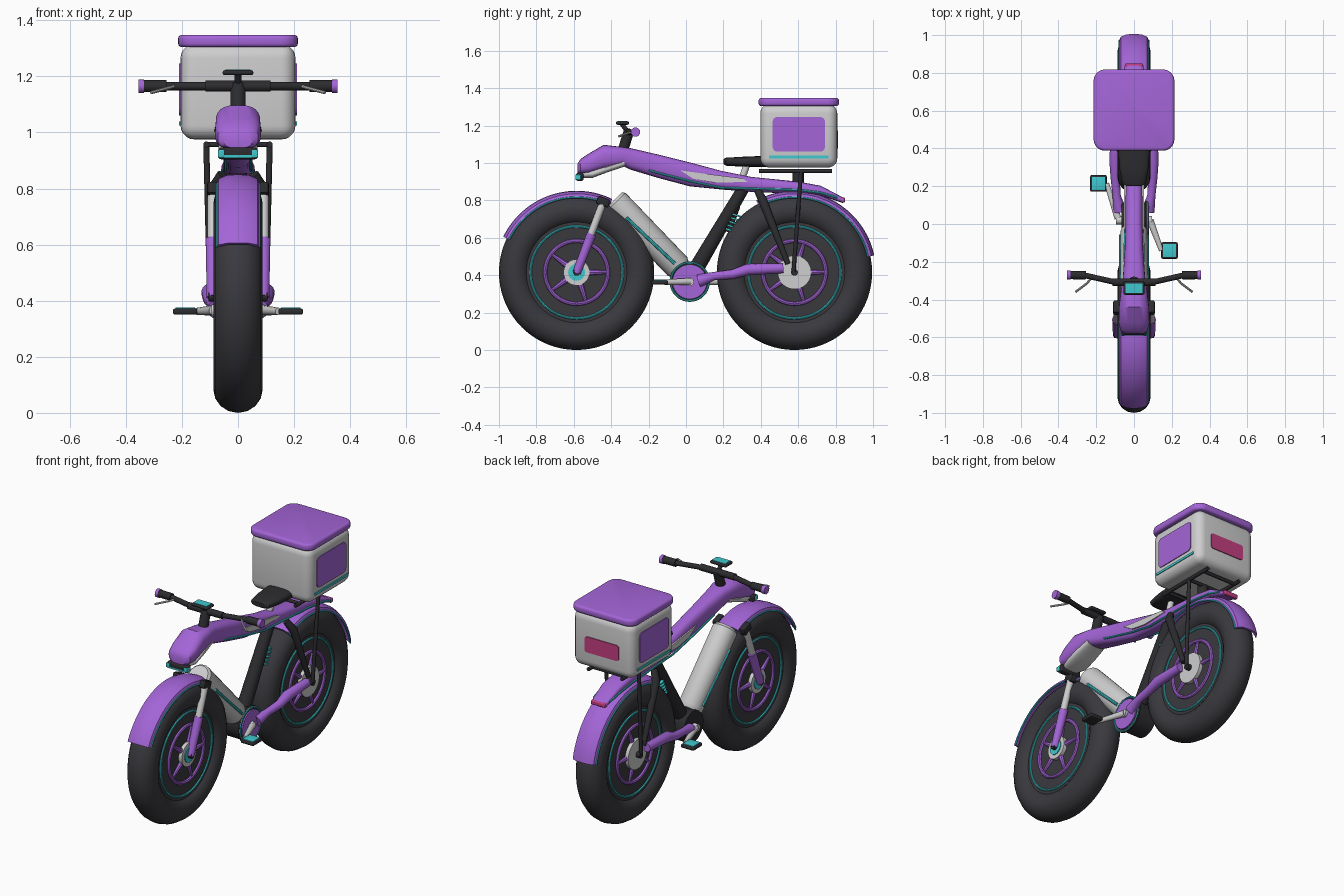
import bpy, bmesh, math
from mathutils import Vector, Matrix

if "Cube" in bpy.data.objects:
    bpy.data.objects.remove(bpy.data.objects["Cube"])

def material(name, rgb):
    m = bpy.data.materials.new(name)
    m.diffuse_color = (*rgb, 1)
    m.use_nodes = True
    m.node_tree.nodes["Principled BSDF"].inputs["Base Color"].default_value = m.diffuse_color
    return m

PURPLE = material("purple", (0.37, 0.13, 0.68))
LIGHT = material("light grey", (0.62, 0.62, 0.63))
TYRE = material("tyre grey", (0.042, 0.041, 0.048))
BLACK = material("black", (0.025, 0.025, 0.029))
TEAL = material("teal", (0.05, 0.58, 0.62))
PINK = material("pink", (0.55, 0.05, 0.22))

def finish(name, bm, mat):
    bmesh.ops.recalc_face_normals(bm, faces=bm.faces)
    me = bpy.data.meshes.new(name)
    bm.to_mesh(me)
    bm.free()
    me.materials.append(mat)
    ob = bpy.data.objects.new(name, me)
    bpy.context.collection.objects.link(ob)
    return ob

def skin(name, rings, mat, wrap=False):
    """Join closed rings of points; cap the ends unless wrapped."""
    bm = bmesh.new()
    vs = [[bm.verts.new(p) for p in r] for r in rings]
    n = len(vs[0])
    for i in range(len(vs) if wrap else len(vs) - 1):
        a, b = vs[i], vs[(i + 1) % len(vs)]
        for k in range(n):
            bm.faces.new((a[k], a[(k + 1) % n], b[(k + 1) % n], b[k]))
    if not wrap:
        bm.faces.new(vs[0])
        bm.faces.new(vs[-1])
    return finish(name, bm, mat)

def tube(name, pts, radii, mat, n=14):
    pts = [Vector(p) for p in pts]
    if not isinstance(radii, (list, tuple)):
        radii = [radii] * len(pts)
    d = pts[-1] - pts[0]
    ref = Vector((0, 0, 1)) if abs(d.x) > 0.7 * d.length else Vector((1, 0, 0))
    rings = []
    for i, p in enumerate(pts):
        t = (pts[min(i + 1, len(pts) - 1)] - pts[max(i - 1, 0)]).normalized()
        u = t.cross(ref).normalized()
        v = t.cross(u)
        rings.append([p + radii[i] * (math.cos(a) * u + math.sin(a) * v)
                      for a in (math.tau * k / n for k in range(n))])
    return skin(name, rings, mat)

def revolve(name, profile, centre, mat, a0=0, a1=360, n=64):
    """Turn a closed (x, radius) profile about the x axis at centre (x, y, z)."""
    full = a1 - a0 >= 360
    rings = []
    for i in range(n if full else n + 1):
        a = math.radians(a0 + (a1 - a0) * i / n)
        rings.append([(centre[0] + x, centre[1] + r * math.cos(a), centre[2] + r * math.sin(a))
                      for x, r in profile])
    return skin(name, rings, mat, full)

def ring(name, x, y, z, r, t, mat, a0=0, a1=360):
    prof = [(t * math.cos(k * math.tau / 8), r + t * math.sin(k * math.tau / 8)) for k in range(8)]
    return revolve(name, prof, (x, y, z), mat, a0, a1)

def disc(name, x0, x1, y, z, r, mat):
    return tube(name, [(x0, y, z), (x1, y, z)], r, mat, 40)

def box(name, c, size, mat, bevel=0.0, seg=3, tilt=0.0, edges="all"):
    bm = bmesh.new()
    bmesh.ops.create_cube(bm, size=1, matrix=Matrix.Diagonal((*size, 1)))
    if bevel:
        es = bm.edges[:]
        if edges in "xyz":      # round only the edges along one axis
            ax = "xyz".index(edges)
            es = [e for e in es if abs((e.verts[0].co - e.verts[1].co)[ax]) > 1e-5]
        bmesh.ops.bevel(bm, geom=es, offset=bevel, segments=seg, affect='EDGES', profile=0.5)
    bmesh.ops.transform(bm, verts=bm.verts,
                        matrix=Matrix.Translation(c) @ Matrix.Rotation(tilt, 4, 'X'))
    return finish(name, bm, mat)

def loft(name, sections, mat, n=24, p=0.7):
    """Rounded cross-sections given as (y, top, bottom, half width)."""
    def f(v):
        return math.copysign(abs(v) ** p, v)
    return skin(name, [[(w * f(math.cos(a)), y, (t + b) / 2 + (t - b) / 2 * f(math.sin(a)))
                        for a in (math.tau * k / n for k in range(n))]
                       for y, t, b, w in sections], mat)

WZ, FY, RY = 0.415, -0.585, 0.58

# Wheels
for tag, wy, hub in (("front", FY, 0.07), ("rear", RY, 0.09)):
    prof = [(0.088 * math.cos(k * math.tau / 16), 0.331 + 0.084 * math.sin(k * math.tau / 16))
            for k in range(16)]
    revolve(tag + "_tyre", prof, (0, wy, WZ), TYRE, n=72)
    disc(tag + "_wheel_disc", -0.058, 0.058, wy, WZ, 0.275, TYRE)
    for s in (1, -1):
        ring(tag + "_teal_ring", s * 0.06, wy, WZ, 0.246, 0.007, TEAL)
        ring(tag + "_rim_ring", s * 0.06, wy, WZ, 0.168, 0.011, PURPLE)
        for k in range(5):
            a = math.tau * k / 5
            tube(tag + "_spoke", [(s * 0.06, wy + r * math.cos(a), WZ + r * math.sin(a))
                                  for r in (0.05, 0.165)], [0.018, 0.008], PURPLE, 8)
        disc(tag + "_hub", 0, s * 0.08, wy, WZ, hub, LIGHT)
    if tag == "front":
        disc("front_hub_cap", -0.085, 0.085, wy, WZ, 0.045, TEAL)
    disc(tag + "_axle", -0.105, 0.105, wy, WZ, 0.018, BLACK)

# Fenders with teal trim
fender = [(-0.077, 0.402), (-0.07, 0.42), (-0.04, 0.433), (0, 0.436), (0.04, 0.433), (0.07, 0.42),
          (0.077, 0.402), (0.07, 0.402), (0.035, 0.422), (0, 0.425), (-0.035, 0.422), (-0.07, 0.402)]
for tag, wy, a0, a1 in (("front", FY, 64, 154), ("rear", RY, 12, 118)):
    revolve(tag + "_fender", fender, (0, wy, WZ), PURPLE, a0, a1, 40)
    for s in (1, -1):
        ring(tag + "_fender_trim", s * 0.076, wy, WZ, 0.401, 0.005, TEAL, a0, a1)

# Frame beam, chin and side details
loft("frame_beam", [(-0.58, 0.995, 0.945, 0.05), (-0.565, 1.02, 0.94, 0.072), (-0.52, 1.05, 0.94, 0.082),
                    (-0.44, 1.097, 0.96, 0.08), (-0.34, 1.085, 0.985, 0.068), (-0.3, 1.08, 0.965, 0.06),
                    (-0.15, 1.045, 0.92, 0.05), (0.02, 1.003, 0.875, 0.045), (0.19, 0.957, 0.858, 0.045),
                    (0.35, 0.925, 0.845, 0.05), (0.6, 0.9, 0.835, 0.06), (0.72, 0.878, 0.825, 0.06),
                    (0.84, 0.815, 0.785, 0.05)], PURPLE)
loft("nose_chin", [(-0.565, 0.955, 0.92, 0.045), (-0.5, 0.965, 0.92, 0.07),
                   (-0.42, 0.99, 0.95, 0.07), (-0.33, 1.02, 0.98, 0.062)], LIGHT)
outline = [(-0.03, 0.96), (0.08, 0.945), (0.3, 0.918), (0.33, 0.898), (0.15, 0.895), (0.04, 0.915)]
for s in (1, -1):
    skin("frame_side_panel", [[(s * x, y, z) for y, z in outline] for x in (0.03, 0.052)], LIGHT)
    tube("frame_teal_line", [(s * 0.05, -0.2, 0.96), (s * 0.046, 0.03, 0.9), (s * 0.046, 0.19, 0.867),
                             (s * 0.051, 0.36, 0.862), (s * 0.06, 0.6, 0.855), (s * 0.06, 0.72, 0.84),
                             (s * 0.053, 0.81, 0.815)], 0.006, TEAL, 8)
box("tail_light", (0, 0.838, 0.802), (0.095, 0.025, 0.026), PINK, 0.006)

# Headlight
box("headlight", (0, -0.568, 0.925), (0.14, 0.04, 0.042), BLACK, 0.01)
box("headlight_strip", (0, -0.587, 0.914), (0.10, 0.008, 0.01), TEAL)
for s in (1, -1):
    box("headlight_lamp", (s * 0.06, -0.577, 0.924), (0.024, 0.03, 0.028), TEAL, 0.004)

# Battery down tube and motor
tube("battery", [(0, -0.385, 0.80), (0, -0.375, 0.79), (0, -0.045, 0.446), (0, -0.03, 0.43)],
     [0.06, 0.072, 0.072, 0.06], LIGHT, 28)
for s in (1, -1):
    tube("battery_stripe", [(s * 0.071, -0.32, 0.708), (s * 0.071, -0.06, 0.462)], 0.009, TEAL, 8)
disc("motor", -0.065, 0.065, 0.02, 0.365, 0.095, BLACK)
disc("chainring_backing", 0.06, 0.072, 0.02, 0.365, 0.108, BLACK)
disc("chainring", 0.06, 0.08, 0.02, 0.365, 0.09, PURPLE)
ring("chainring_ring", 0.072, 0.02, 0.365, 0.102, 0.005, TEAL)

# Cranks and pedals
disc("crank_axle", -0.095, 0.095, 0.02, 0.365, 0.022, LIGHT)
for s, py in ((1, -0.14), (-1, 0.215)):
    tube("crank", [(s * 0.085, 0.02 + (0.01 if s < 0 else 0), 0.366), (s * 0.145, py, 0.362)],
         [0.019, 0.013], LIGHT)
    box("pedal", (s * 0.188, py, 0.361), (0.088, 0.088, 0.022), BLACK, 0.008)
    box("pedal_pad", (s * 0.188, py, 0.372), (0.07, 0.07, 0.007), TEAL, 0.002)

# Seat tube, shock and seat
tube("seat_tube", [(0, 0.31, 0.87), (0, 0.04, 0.41)], [0.032, 0.042], BLACK, 18)
tube("seat_post", [(0, 0.325, 0.99), (0, 0.28, 0.86)], 0.018, LIGHT)
tube("shock_rod", [(0, 0.275, 0.77), (0, 0.225, 0.63)], 0.016, BLACK)
for k in range(5):
    y, z = 0.27 - 0.008 * k, 0.725 - 0.02 * k
    tube("shock_coil", [(0, y, z), (0, y - 0.003, z - 0.009)], 0.034, TEAL, 16)
loft("seat", [(0.2, 1.02, 0.995, 0.04), (0.215, 1.028, 0.985, 0.062), (0.3, 1.033, 0.98, 0.078),
              (0.42, 1.038, 0.978, 0.085), (0.47, 1.036, 0.985, 0.075)], BLACK)

# Fork, chainstays, struts and rack
tilt = -math.atan2(0.145, 0.375)
for s in (1, -1):
    x = s * 0.09
    box("fork_crown", (x, -0.443, 0.793), (0.04, 0.07, 0.045), BLACK, 0.008, 2, tilt)
    tube("fork_upper", [(x, -0.443, 0.79), (x, -0.515, 0.6)], 0.02, LIGHT)
    tube("fork_lower", [(x, -0.505, 0.62), (x, FY, 0.412)], [0.026, 0.022], PURPLE)
    tube("chainstay", [(s * 0.075, 0.07, 0.37), (s * 0.092, 0.15, 0.395), (s * 0.1, 0.25, 0.405),
                       (s * 0.1, 0.33, 0.43), (s * 0.098, 0.52, 0.437)],
         [0.035, 0.022, 0.025, 0.031, 0.026], PURPLE)
    tube("rear_strut", [(s * 0.055, 0.385, 0.85), (s * 0.085, 0.41, 0.8), (s * 0.095, 0.545, 0.46)],
         [0.02, 0.024, 0.014], BLACK)
    tube("rack_stay", [(s * 0.113, 0.615, 0.955), (s * 0.1, 0.575, 0.42)], 0.011, BLACK)
    tube("rack_rail", [(s * 0.113, 0.39, 0.957), (s * 0.113, 0.78, 0.957)], 0.011, BLACK)
for y in (0.43, 0.615, 0.74):
    tube("rack_crossbar", [(-0.113, y, 0.957), (0.113, y, 0.957)], 0.01, BLACK)
tube("rack_mount", [(0, 0.6, 0.88), (0, 0.6, 0.96)], 0.03, BLACK)

# Handlebar, grips, levers and display
tube("stem", [(0, -0.34, 1.06), (0, -0.305, 1.17)], 0.028, BLACK, 18)
tube("handlebar_clamp", [(-0.115, -0.308, 1.165), (0.115, -0.308, 1.165)], 0.02, BLACK)
tube("display_mount", [(0, -0.31, 1.165), (0, -0.345, 1.21)], 0.012, BLACK)
box("display", (0, -0.34, 1.213), (0.11, 0.07, 0.018), BLACK, 0.008)
box("display_screen", (0, -0.34, 1.222), (0.088, 0.052, 0.005), TEAL)
for s in (1, -1):
    tube("handlebar", [(s * 0.1, -0.308, 1.165), (s * 0.18, -0.29, 1.165), (s * 0.26, -0.272, 1.165),
                       (s * 0.345, -0.27, 1.165)], 0.015, BLACK)
    tube("grip", [(s * 0.255, -0.272, 1.165), (s * 0.345, -0.27, 1.165)], 0.022, BLACK)
    tube("grip_end", [(s * 0.335, -0.27, 1.165), (s * 0.355, -0.27, 1.165)], 0.025, PURPLE)
    tube("brake_lever", [(s * 0.225, -0.285, 1.165), (s * 0.25, -0.315, 1.158), (s * 0.31, -0.36, 1.142)],
         0.006, LIGHT, 8)

# Cargo box
box("cargo_box", (0, 0.603, 1.145), (0.41, 0.412, 0.34), LIGHT, 0.05, 5)
box("cargo_lid", (0, 0.603, 1.326), (0.428, 0.43, 0.044), PURPLE, 0.016, 3).name = "cargo_lid_edge"
bpy.data.objects.remove(bpy.data.objects["cargo_lid_edge"])
bm = bmesh.new()
bmesh.ops.create_cube(bm, size=1, matrix=Matrix.Translation((0, 0.603, 1.326)) @ Matrix.Diagonal((0.428, 0.43, 0.044, 1)))
upright = [e for e in bm.edges if abs(e.verts[0].co.z - e.verts[1].co.z) > 0.01]
bmesh.ops.bevel(bm, geom=upright, offset=0.06, segments=6, affect='EDGES', profile=0.5)
rims = [e for e in bm.edges if abs(e.verts[0].co.z - e.verts[1].co.z) < 0.01]
bmesh.ops.bevel(bm, geom=rims, offset=0.014, segments=3, affect='EDGES', profile=0.5)
finish("cargo_lid", bm, PURPLE)
for s in (1, -1):
    box("cargo_side_panel", (s * 0.206, 0.603, 1.153), (0.008, 0.28, 0.185), PURPLE, 0.025, 4, 0, "x")
    box("cargo_teal_strip", (s * 0.203, 0.603, 1.032), (0.014, 0.32, 0.014), TEAL)
box("cargo_back_panel", (0, 0.81, 1.125), (0.23, 0.008, 0.095), PINK, 0.015, 3, 0, "y")

# Smooth shading with sharp edges kept
for ob in bpy.context.scene.objects:
    ob.select_set(True)
    bpy.context.view_layer.objects.active = ob
bpy.ops.object.shade_smooth_by_angle(angle=math.radians(35))
